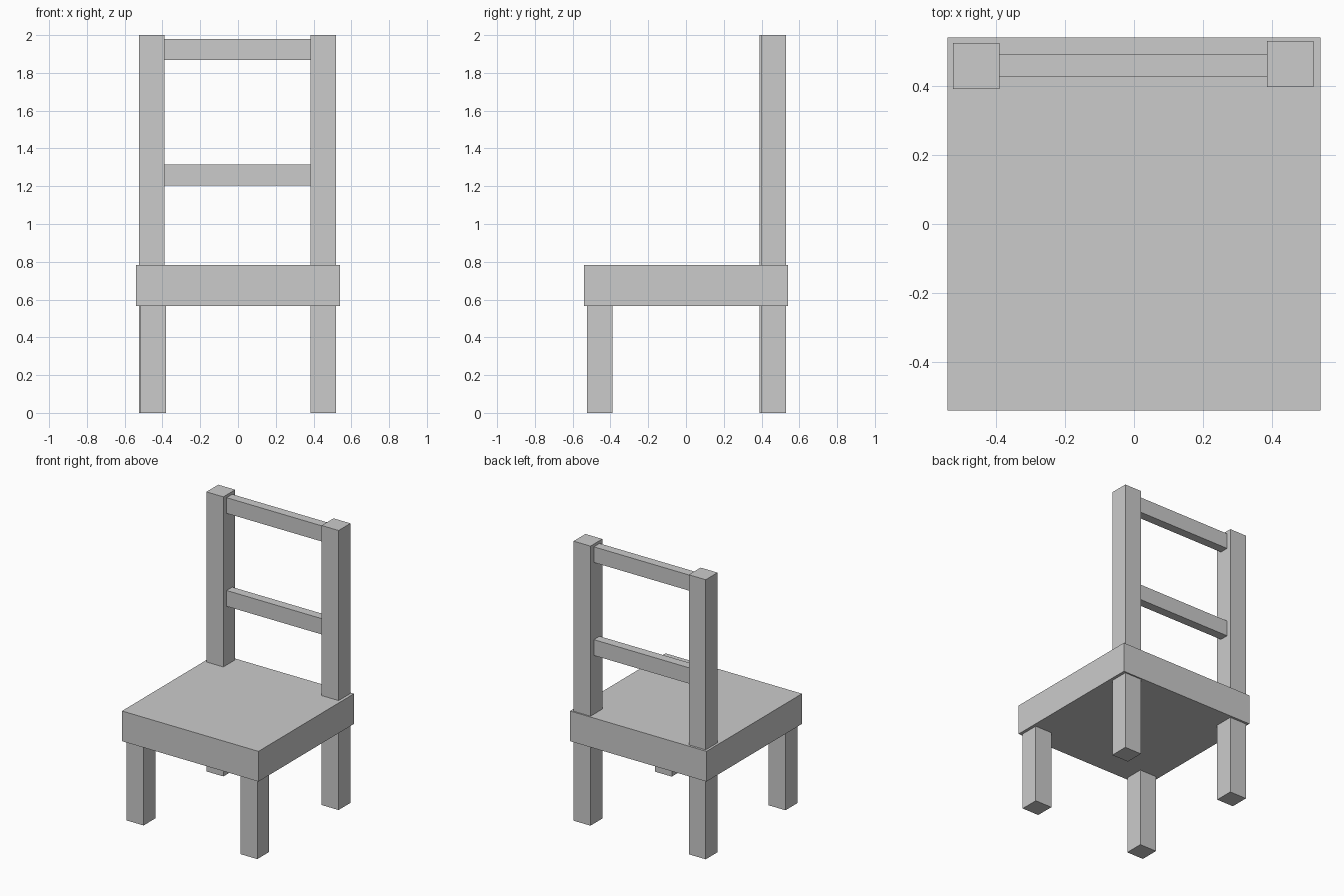
import bpy

cube = bpy.data.objects.get("Cube")
if cube:
    bpy.data.objects.remove(cube, do_unlink=True)

# Single flat grey
grey = bpy.data.materials.new("light_grey")
grey.use_nodes = True
colour = (0.6, 0.6, 0.6, 1.0)
grey.diffuse_color = colour
grey.node_tree.nodes["Principled BSDF"].inputs["Base Color"].default_value = colour


def box(name, low, high):
    """Add a box spanning two opposite corners."""
    centre = [(a + b) / 2 for a, b in zip(low, high)]
    bpy.ops.mesh.primitive_cube_add(size=1, location=centre)
    ob = bpy.context.object
    ob.name = name
    ob.scale = [b - a for a, b in zip(low, high)]
    bpy.ops.object.transform_apply(location=False, rotation=False, scale=True)
    ob.data.materials.append(grey)
    return ob


POST = 0.134                    # square section of legs and posts
SEAT_BOTTOM, SEAT_TOP = 0.567, 0.783

# Seat slab
box("seat", (-0.54, -0.54, SEAT_BOTTOM), (0.54, 0.54, SEAT_TOP))

# Legs, and back posts continuing above the rear legs: (side, x, y)
for side, x, y in (("right", -0.515, -0.523), ("left", 0.385, -0.523)):
    box(f"front_leg_{side}", (x, y, 0), (x + POST, y + POST, SEAT_BOTTOM))
for side, x, y in (("right", -0.523, 0.39), ("left", 0.385, 0.396)):
    box(f"rear_leg_{side}", (x, y, 0), (x + POST, y + POST, SEAT_BOTTOM))
    box(f"back_post_{side}", (x, y, SEAT_TOP), (x + POST, y + POST, 2.0))

# Rails between the back posts
for name, z0, z1 in (("lower_rail", 1.203, 1.316), ("upper_rail", 1.868, 1.98)):
    box(name, (-0.39, 0.427, z0), (0.386, 0.491, z1))
